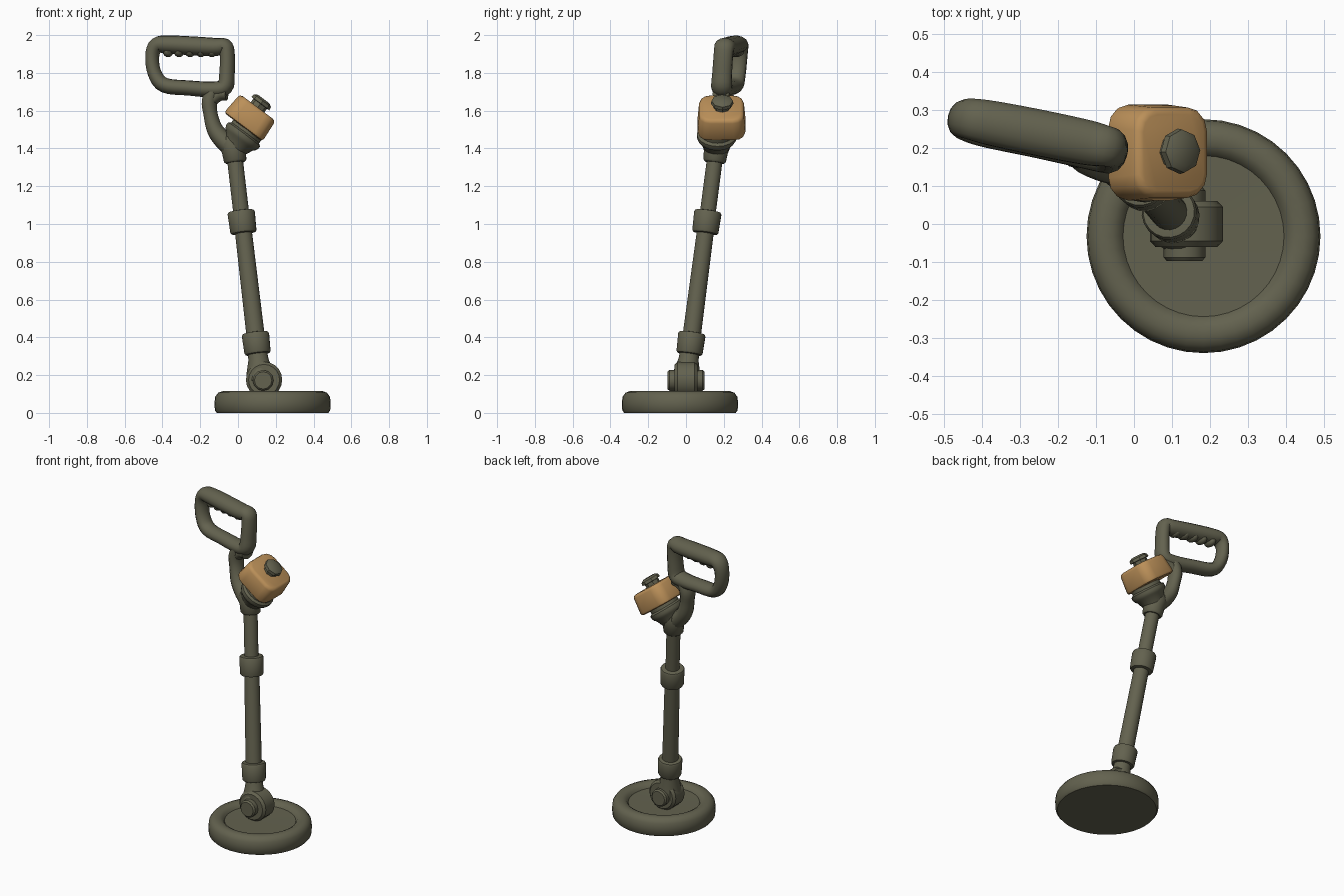
import bpy, bmesh, math
from mathutils import Vector, Matrix

cube = bpy.data.objects.get("Cube")
if cube:
    bpy.data.objects.remove(cube, do_unlink=True)


def material(name, rgb):
    m = bpy.data.materials.new(name)
    m.use_nodes = True
    m.diffuse_color = (*rgb, 1)
    bsdf = next(n for n in m.node_tree.nodes if n.type == 'BSDF_PRINCIPLED')
    bsdf.inputs["Base Color"].default_value = (*rgb, 1)
    return m


OLIVE = material("olive green", (0.125, 0.122, 0.078))
TAN = material("tan", (0.50, 0.28, 0.10))


def finish(bm, name, mat, angle=40):
    bmesh.ops.recalc_face_normals(bm, faces=bm.faces)
    me = bpy.data.meshes.new(name)
    bm.to_mesh(me)
    bm.free()
    me.materials.append(mat)
    ob = bpy.data.objects.new(name, me)
    bpy.context.collection.objects.link(ob)
    bpy.ops.object.select_all(action='DESELECT')
    ob.select_set(True)
    bpy.context.view_layer.objects.active = ob
    bpy.ops.object.shade_smooth_by_angle(angle=math.radians(angle))
    return ob


def skin(bm, rings, closed=False):
    """Join rings of points into a tube, capped unless closed."""
    rows = [[bm.verts.new(p) for p in r] for r in rings]
    n = len(rows[0])
    pairs = list(zip(rows, rows[1:])) + ([(rows[-1], rows[0])] if closed else [])
    for a, b in pairs:
        for i in range(n):
            j = (i + 1) % n
            bm.faces.new((a[i], a[j], b[j], b[i]))
    if not closed:
        bm.faces.new(rows[0])
        bm.faces.new(rows[-1])


def lathe(name, origin, axis, profile, mat=OLIVE, sides=20):
    """Turn (radius, distance) pairs around an axis."""
    rot = Vector(axis).to_track_quat('Z', 'Y')
    turns = [2 * math.pi * i / sides for i in range(sides)]
    bm = bmesh.new()
    skin(bm, [[Vector(origin) + rot @ Vector((r * math.cos(a), r * math.sin(a), t))
               for a in turns] for r, t in profile])
    return finish(bm, name, mat)


def handle_point(x, z):
    return Vector((x, 0.185 - 0.2 * (x + 0.06) + 0.07 * (z - 1.7), z))


HANDLE_NORMAL = Vector((0.2, 1, -0.07)).normalized()


def sweep(name, pts, closed, depth, steps=4, sides=14):
    """Sweep an oval along (x, z, radius) points smoothed in the handle plane."""
    n = len(pts)
    path = []
    for i in range(n if closed else n - 1):
        ids = [i - 1, i, i + 1, i + 2]
        ids = [k % n if closed else min(max(k, 0), n - 1) for k in ids]
        p0, p1, p2, p3 = (Vector(pts[k]) for k in ids)
        for s in range(steps):
            t = s / steps
            path.append(0.5 * (2 * p1 + (p2 - p0) * t
                               + (2 * p0 - 5 * p1 + 4 * p2 - p3) * t ** 2
                               + (3 * p1 - p0 - 3 * p2 + p3) * t ** 3))
    if not closed:
        path.append(Vector(pts[-1]))
    m = len(path)
    rings = []
    for i, p in enumerate(path):
        a = path[(i - 1) % m if closed else max(i - 1, 0)]
        b = path[(i + 1) % m if closed else min(i + 1, m - 1)]
        tangent = handle_point(b.x, b.y) - handle_point(a.x, a.y)
        side = HANDLE_NORMAL.cross(tangent).normalized()
        ring = []
        for k in range(sides):
            ang = 2 * math.pi * k / sides
            ring.append(handle_point(p.x, p.y) + side * p.z * math.cos(ang)
                        + HANDLE_NORMAL * (p.z + depth) * math.sin(ang))
        rings.append(ring)
    bm = bmesh.new()
    skin(bm, rings, closed)
    return finish(bm, name, OLIVE, 50)


# Search coil: dish with a rounded rim and a shallow recess
lathe("search_coil", (0.183, -0.032, 0), (0, 0, 1),
      [(0.295, 0), (0.305, 0.012), (0.308, 0.05), (0.304, 0.085), (0.288, 0.107),
       (0.265, 0.115), (0.24, 0.113), (0.222, 0.103), (0.212, 0.088), (0.02, 0.085)],
      sides=40)

# Pivot at the foot of the pole
lathe("pivot_knuckle", (0.138, -0.06, 0.175), (0, 1, 0),
      [(0.082, 0), (0.096, 0.015), (0.096, 0.105), (0.082, 0.12)])
lathe("pivot_bolt", (0.133, -0.098, 0.172), (0, 1, 0),
      [(0.046, 0), (0.055, 0.01), (0.055, 0.186), (0.046, 0.196)], sides=12)

# Telescopic pole with two collars
FOOT = Vector((0.121, -0.001, 0.17))
POLE = Vector((-0.117, 0.131, 1))


def pole_part(name, profile):
    length = POLE.length
    return lathe(name, FOOT, POLE, [(r, (z - FOOT.z) * length) for r, z in profile])


pole_part("pivot_neck", [(0.078, 0.17), (0.07, 0.22), (0.054, 0.28), (0.05, 0.33)])
pole_part("lower_pole", [(0.049, 0.32), (0.045, 1.0)])
pole_part("upper_pole", [(0.042, 1.0), (0.042, 1.36)])
for name, low, high in (("lower_collar", 0.31, 0.425), ("upper_collar", 0.95, 1.07)):
    pole_part(name, [(0.05, low), (0.065, low + 0.003), (0.07, low + 0.012),
                     (0.073, high - 0.012), (0.068, high - 0.003), (0.05, high)])
pole_part("pole_socket", [(0.05, 1.325), (0.06, 1.335), (0.064, 1.38),
                          (0.074, 1.42), (0.06, 1.46)])

# Tilted mount that carries the control box
TILT = Vector((0.6, 0.03, 0.8)).normalized()
lathe("box_mount", (-0.035, 0.16, 1.385), TILT,
      [(0.05, 0), (0.07, 0.03), (0.088, 0.07), (0.098, 0.078), (0.106, 0.095),
       (0.106, 0.112), (0.092, 0.122), (0.092, 0.16)])

# Control box: bevelled block, slightly narrower on top
bm = bmesh.new()
bmesh.ops.create_cube(bm, size=1)
for v in bm.verts:
    taper = 0.235 if v.co.z > 0 else 0.255
    v.co = Vector((v.co.x * taper, v.co.y * taper, v.co.z * 0.13))
upright = [e for e in bm.edges if abs(e.verts[0].co.z - e.verts[1].co.z) > 0.1]
bmesh.ops.bevel(bm, geom=upright, offset=0.06, segments=3, profile=0.5, affect='EDGES')
ends = [e for e in bm.edges if abs(e.verts[0].co.z - e.verts[1].co.z) < 0.01]
bmesh.ops.bevel(bm, geom=ends, offset=0.018, segments=2, profile=0.5, affect='EDGES')
box_turn = Matrix.Rotation(math.atan2(0.6, 0.8), 4, 'Y')
bm.transform(Matrix.Translation((0.066, 0.188, 1.565)) @ box_turn)
finish(bm, "control_box", TAN, 45)

# Knob on the control box
lathe("control_knob", (0.09, 0.19, 1.6), TILT,
      [(0.045, 0), (0.045, 0.045), (0.06, 0.047), (0.057, 0.065), (0.04, 0.076)], sides=8)

# Closed handle loop and the arm joining it to the socket
sweep("handle_loop",
      [(-0.07, 1.94, 0.042), (-0.12, 1.937, 0.048), (-0.24, 1.943, 0.05),
       (-0.37, 1.95, 0.048), (-0.43, 1.945, 0.043), (-0.454, 1.89, 0.037),
       (-0.442, 1.8, 0.037), (-0.39, 1.735, 0.04), (-0.26, 1.72, 0.04),
       (-0.14, 1.712, 0.042), (-0.07, 1.725, 0.044), (-0.058, 1.8, 0.041),
       (-0.057, 1.9, 0.04)], True, 0.012)
sweep("handle_arm",
      [(-0.02, 1.39, 0.05), (-0.075, 1.44, 0.05), (-0.122, 1.5, 0.044),
       (-0.145, 1.58, 0.038), (-0.15, 1.65, 0.042), (-0.125, 1.715, 0.04)], False, 0.01)
sweep("handle_brace", [(-0.14, 1.65, 0.03), (-0.1, 1.685, 0.035), (-0.06, 1.69, 0.035)],
      False, 0.01)

# Finger bumps under the grip
for i in range(5):
    bm = bmesh.new()
    bmesh.ops.create_uvsphere(bm, u_segments=12, v_segments=8, radius=1)
    bm.transform(Matrix.Translation(handle_point(-0.37 + 0.058 * i, 1.913))
                 @ Matrix.Diagonal((0.028, 0.045, 0.03, 1)))
    finish(bm, f"finger_bump_{i + 1}", OLIVE)
